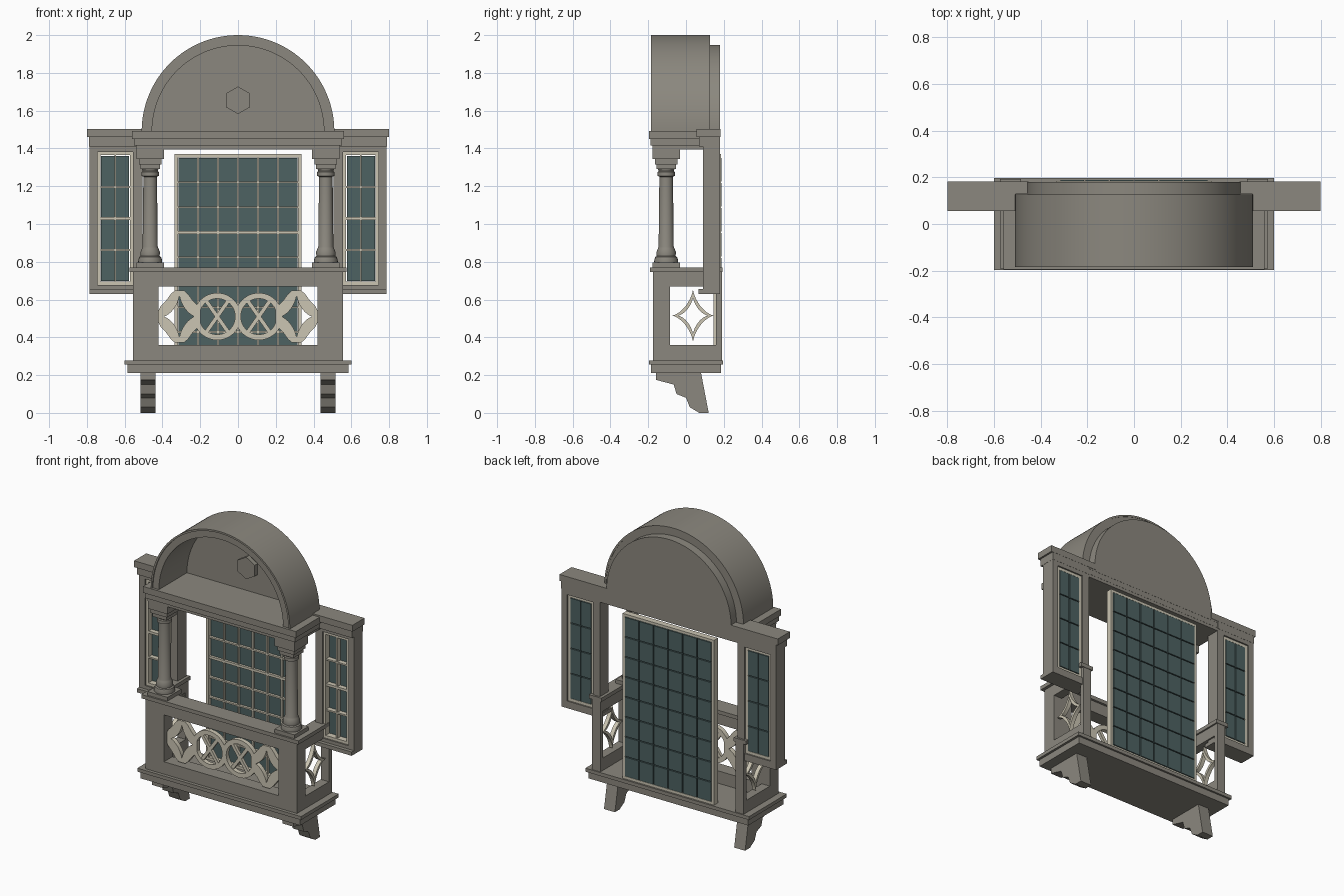
import bpy, bmesh
from math import sin, cos, pi, radians, copysign

cube = bpy.data.objects.get("Cube")
if cube:
    bpy.data.objects.remove(cube)


def material(name, rgb):
    m = bpy.data.materials.new(name)
    m.use_nodes = True
    m.diffuse_color = (*rgb, 1)
    bsdf = m.node_tree.nodes["Principled BSDF"]
    bsdf.inputs["Base Color"].default_value = (*rgb, 1)
    bsdf.inputs["Roughness"].default_value = 0.8
    return m


STONE = material("grey stone", (0.26, 0.245, 0.21))
CREAM = material("cream trim", (0.6, 0.56, 0.45))
GLASS = material("teal glass", (0.075, 0.122, 0.122))


def finish(name, bm, mat, smooth=False):
    bmesh.ops.recalc_face_normals(bm, faces=bm.faces)
    me = bpy.data.meshes.new(name)
    bm.to_mesh(me)
    bm.free()
    me.materials.append(mat)
    ob = bpy.data.objects.new(name, me)
    bpy.context.collection.objects.link(ob)
    if smooth:
        bpy.ops.object.select_all(action='DESELECT')
        ob.select_set(True)
        bpy.context.view_layer.objects.active = ob
        bpy.ops.object.shade_smooth_by_angle(angle=radians(30))
    return ob


def add_box(bm, x0, x1, y0, y1, z0, z1):
    vs = bmesh.ops.create_cube(bm, size=1)["verts"]
    for v in vs:
        v.co = (x1 if v.co.x > 0 else x0, y1 if v.co.y > 0 else y0, z1 if v.co.z > 0 else z0)


def boxes(name, mat, *dims):
    bm = bmesh.new()
    for d in dims:
        add_box(bm, *d)
    return finish(name, bm, mat)


def mirrored(s, x0, x1):
    return (x0, x1) if s > 0 else (-x1, -x0)


def place(axis, p, d):
    # profile point p at depth d along the chosen axis
    return (d, p[0], p[1]) if axis == 'x' else (p[0], d, p[1])


def prism(name, mat, pts, axis, lo, hi, smooth=False):
    bm = bmesh.new()
    a = [bm.verts.new(place(axis, p, lo)) for p in pts]
    b = [bm.verts.new(place(axis, p, hi)) for p in pts]
    bm.faces.new(a)
    bm.faces.new(b)
    for i in range(len(pts)):
        j = (i + 1) % len(pts)
        bm.faces.new((a[i], a[j], b[j], b[i]))
    return finish(name, bm, mat, smooth)


def band(name, mat, outer, inner, axis, lo, hi, closed=True):
    # flat ring between two outlines, given a depth
    bm = bmesh.new()
    loops = [[bm.verts.new(place(axis, q, d)) for q in pts]
             for pts, d in ((outer, lo), (outer, hi), (inner, hi), (inner, lo))]
    n = len(outer)
    for i in range(n if closed else n - 1):
        j = (i + 1) % n
        for k in range(4):
            a, b = loops[k], loops[(k + 1) % 4]
            bm.faces.new((a[i], a[j], b[j], b[i]))
    if not closed:
        for i in (0, n - 1):
            bm.faces.new([l[i] for l in loops])
    return finish(name, bm, mat, True)


def arc(cx, cz, r, a0=0, a1=2 * pi, n=48, open_end=False):
    m = n - 1 if open_end else n
    return [(cx + r * cos(a0 + (a1 - a0) * i / m), cz + r * sin(a0 + (a1 - a0) * i / m))
            for i in range(n)]


def star(cx, cz, a, b, limit_a=1, limit_b=1, n=48):
    # concave four-pointed outline, optionally with blunt tips
    pts = []
    for i in range(n):
        t = 2 * pi * i / n
        x, z = (copysign(abs(f) ** 3, f) for f in (cos(t), sin(t)))
        pts.append((cx + max(-limit_a, min(limit_a, a * x)),
                    cz + max(-limit_b, min(limit_b, b * z))))
    return pts


def lathe(name, mat, cx, cy, profile, n=24):
    bm = bmesh.new()
    rings = [[bm.verts.new((cx + r * cos(2 * pi * i / n), cy + r * sin(2 * pi * i / n), z))
              for i in range(n)] for r, z in profile]
    for a, b in zip(rings, rings[1:]):
        for i in range(n):
            j = (i + 1) % n
            bm.faces.new((a[i], a[j], b[j], b[i]))
    bm.faces.new(rings[0])
    bm.faces.new(rings[-1])
    return finish(name, bm, mat, True)


def window(name, x0, x1, z0, z1, y0, y1, cols, rows, thick_row, w):
    # cream frame and glazing bars in front, separate panes behind
    ym = (y0 + y1) / 2
    bars = [(x0, x0 + w, y0, y1, z0, z1), (x1 - w, x1, y0, y1, z0, z1),
            (x0 + w, x1 - w, y0, y1, z0, z0 + w), (x0 + w, x1 - w, y0, y1, z1 - w, z1)]
    dx, dz = (x1 - x0 - 2 * w) / cols, (z1 - z0 - 2 * w) / rows
    xs = [x0 + w + dx * i for i in range(cols + 1)]
    zs = [z0 + w + dz * i for i in range(rows + 1)]
    for x in xs[1:-1]:
        bars.append((x - .005, x + .005, y0 + .006, ym + .004, z0 + w, z1 - w))
    for i, z in enumerate(zs[1:-1], 1):
        t = .008 if i == thick_row else .005
        bars.append((x0 + w, x1 - w, y0 + .004, ym + .004, z - t, z + t))
    boxes(name + "_frame", CREAM, *bars)
    g = .003
    boxes(name + "_panes", GLASS, *[(a + g, a + dx - g, ym, y1 + .003, c + g, c + dz - g)
                                    for a in xs[:-1] for c in zs[:-1]])


# Base slab and balcony walls
boxes("base_slab", STONE, (-.585, .585, -.185, .185, .21, .255), (-.6, .6, -.197, .197, .255, .278))
boxes("balcony_front", STONE,
      (-.555, -.42, -.175, -.085, .275, .75), (.42, .555, -.175, -.085, .275, .75),
      (-.42, .42, -.175, -.085, .275, .36), (-.42, .42, -.175, -.085, .67, .75))
boxes("front_rail", STONE, (-.575, .575, -.19, -.07, .745, .77))

# Central tall window
window("main_window", -.335, .335, .278, 1.37, .145, .185, 6, 8, 5, .017)

# Front tracery: two crossed rings
for s in (-1, 1):
    c = .11 * s
    band("tracery_ring", CREAM, arc(c, .51, .125), arc(c, .51, .095), 'y', -.145, -.115)
    for k in (-1, 1):
        dx, dz, w = .06 * k, .085, .013
        prism("tracery_cross", CREAM, [(c - dx - w, .51 - dz), (c - dx + w, .51 - dz),
              (c + dx + w, .51 + dz), (c + dx - w, .51 + dz)], 'y', -.14, -.12)

for s in (-1, 1):
    side = "left" if s > 0 else "right"
    m = lambda a, b: mirrored(s, a, b)

    # Stepped bracket foot
    foot = [(-.16, .21), (-.16, .175), (-.065, .15), (-.05, .1), (0, .08),
            (.02, .03), (.07, 0), (.12, 0), (.08, .21)]
    prism(side + "_foot", STONE, foot, 'x', *m(.437, .517))

    # Balcony side with its star
    boxes(side + "_balcony_side", STONE,
          (*m(.495, .555), -.085, .19, .275, .36), (*m(.495, .555), -.085, .19, .67, .75),
          (*m(.495, .555), .16, .19, .36, .67), (*m(.485, .575), -.07, .193, .745, .77))
    band(side + "_side_star", CREAM, star(.037, .515, .112, .142), star(.037, .515, .08, .1),
         'x', *m(.512, .538))
    band(side + "_front_star", CREAM, star(.31 * s, .51, .2, .24, .112, .138),
         star(.31 * s, .51, .085, .115), 'y', -.145, -.115)

    # Column with square plinth and stepped capital
    cx, cy = .465 * s, -.105
    lathe(side + "_column", STONE, cx, cy,
          [(.062, .79), (.064, .805), (.058, .825), (.05, .83), (.052, .85), (.044, .87),
           (.04, .88), (.036, 1.25), (.046, 1.255), (.046, 1.275), (.04, 1.28), (.052, 1.32)])
    boxes(side + "_column_blocks", STONE,
          *[(cx - h, cx + h, cy - h, cy + h, a, b) for h, a, b in
            ((.073, .765, .795), (.052, 1.29, 1.315), (.06, 1.315, 1.345), (.072, 1.345, 1.405))])

    # Side wing wall, sill, cornice and window
    boxes(side + "_wing", STONE,
          (*m(.505, .555), .09, .18, .65, 1.415), (*m(.745, .787), .09, .18, .65, 1.415),
          (*m(.555, .745), .09, .18, .65, .677), (*m(.555, .745), .09, .18, 1.382, 1.415),
          (*m(.5, .787), .066, .18, .63, .655))
    boxes(side + "_wing_cornice", STONE,
          (*m(.505, .788), .068, .181, 1.41, 1.46), (*m(.505, .8), .055, .182, 1.46, 1.502),
          (*m(.453, .505), .13, .182, 1.46, 1.502))
    window(side + "_window", *m(.555, .745), .677, 1.382, .1, .17, 2, 4, 2, .018)

# Entablature carried on the columns
boxes("entablature", STONE, (-.54, .54, -.178, .178, 1.395, 1.42),
      (-.55, .55, -.187, .179, 1.415, 1.45), (-.56, .56, -.195, .18, 1.45, 1.492))

# Half-round hood: shell, lip, back wall and hexagonal boss
Z = 1.49
band("hood_shell", STONE, arc(0, Z, .502, 0, pi, 64, True), arc(0, Z, .455, 0, pi, 64, True),
     'y', -.178, .124, False)
band("hood_lip", STONE, arc(0, Z, .51, 0, pi, 64, True), arc(0, Z, .498, 0, pi, 64, True),
     'y', -.185, .126, False)
prism("hood_back", STONE, arc(0, Z, .457, 0, pi, 64, True), 'y', .115, .18, True)
prism("hexagon_boss", STONE, arc(0, 1.655, .073, pi / 6, 2 * pi + pi / 6, 6), 'y', .085, .12)
